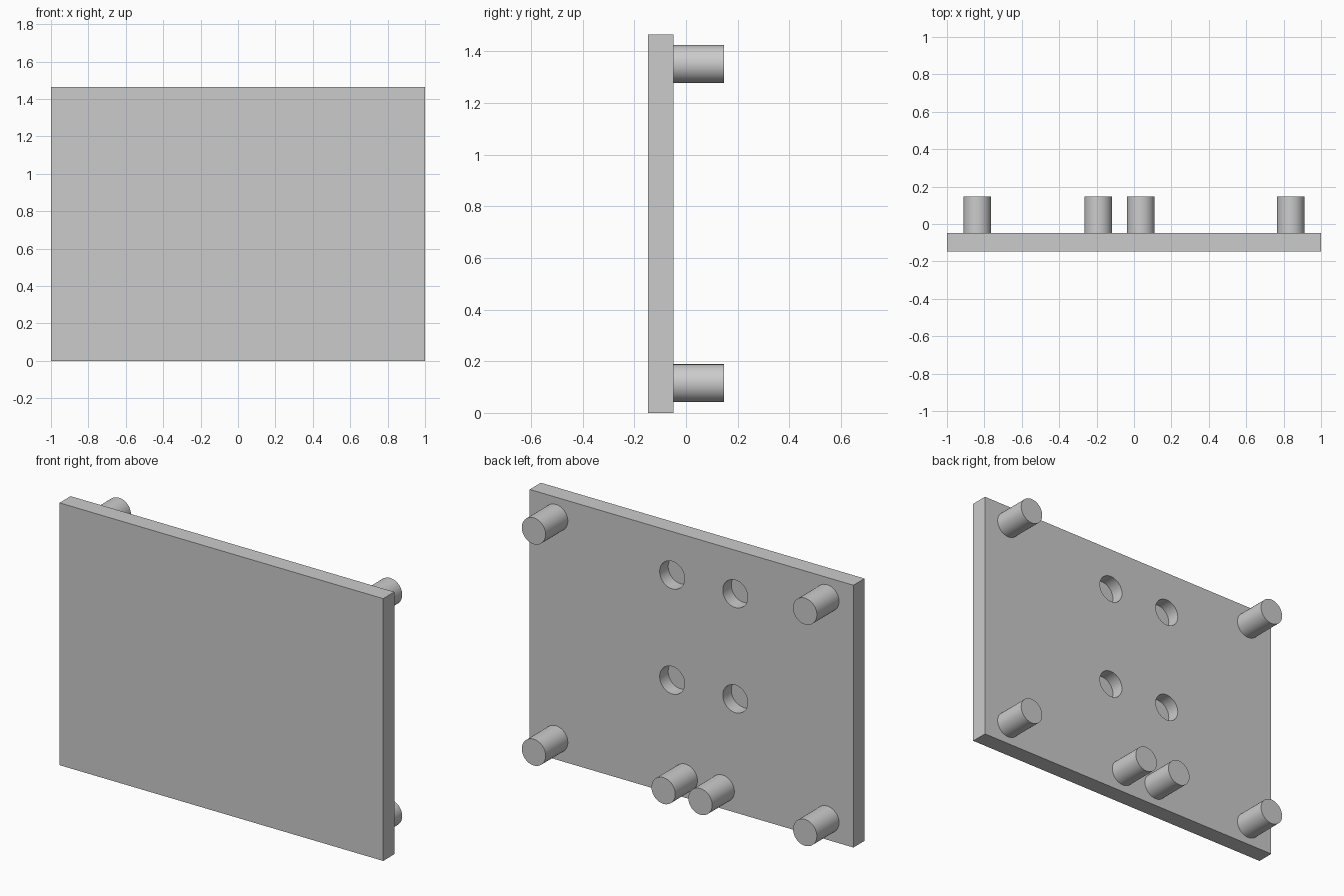
import bpy
import math

cube = bpy.data.objects.get("Cube")
if cube:
    bpy.data.objects.remove(cube, do_unlink=True)

FRONT, BACK, PEG_END = -0.147, -0.049, 0.147
HEIGHT = 1.465

grey = bpy.data.materials.new("plain grey")
grey.use_nodes = True
colour = (0.6, 0.6, 0.6, 1)
grey.diffuse_color = colour
grey.node_tree.nodes["Principled BSDF"].inputs["Base Color"].default_value = colour


def rod(name, x, z, radius, y0, y1):
    """Cylinder lying along y, between y0 and y1."""
    bpy.ops.mesh.primitive_cylinder_add(
        vertices=64, radius=radius, depth=y1 - y0,
        location=(x, (y0 + y1) / 2, z), rotation=(math.pi / 2, 0, 0))
    ob = bpy.context.object
    ob.name = name
    ob.data.materials.append(grey)
    bpy.ops.object.shade_smooth_by_angle(angle=math.radians(30))
    return ob


# Flat panel
bpy.ops.mesh.primitive_cube_add(size=1, location=(0, (FRONT + BACK) / 2, HEIGHT / 2))
panel = bpy.context.object
panel.name = "panel"
panel.scale = (2, BACK - FRONT, HEIGHT)
bpy.ops.object.transform_apply(location=False, rotation=False, scale=True)
panel.data.materials.append(grey)

# Four blind holes in the back
for x in (0.12, -0.27):
    for z in (0.635, 1.222):
        cutter = rod("hole_cutter", x, z, 0.077, BACK - 0.075, BACK + 0.05)
        cut = panel.modifiers.new("hole", "BOOLEAN")
        cut.operation = "DIFFERENCE"
        cut.solver = "EXACT"
        cut.object = cutter
        bpy.context.view_layer.objects.active = panel
        bpy.ops.object.modifier_apply(modifier=cut.name)
        bpy.data.objects.remove(cutter, do_unlink=True)

# Corner pegs and the pair at the bottom
LOW, HIGH = 0.115, 1.351
pegs = {
    "upper_left_peg": (0.838, HIGH), "upper_right_peg": (-0.838, HIGH),
    "lower_left_peg": (0.838, LOW), "lower_right_peg": (-0.838, LOW),
    "middle_left_peg": (0.037, LOW), "middle_right_peg": (-0.191, LOW),
}
for name, (x, z) in pegs.items():
    rod(name, x, z, 0.0735, BACK, PEG_END)
